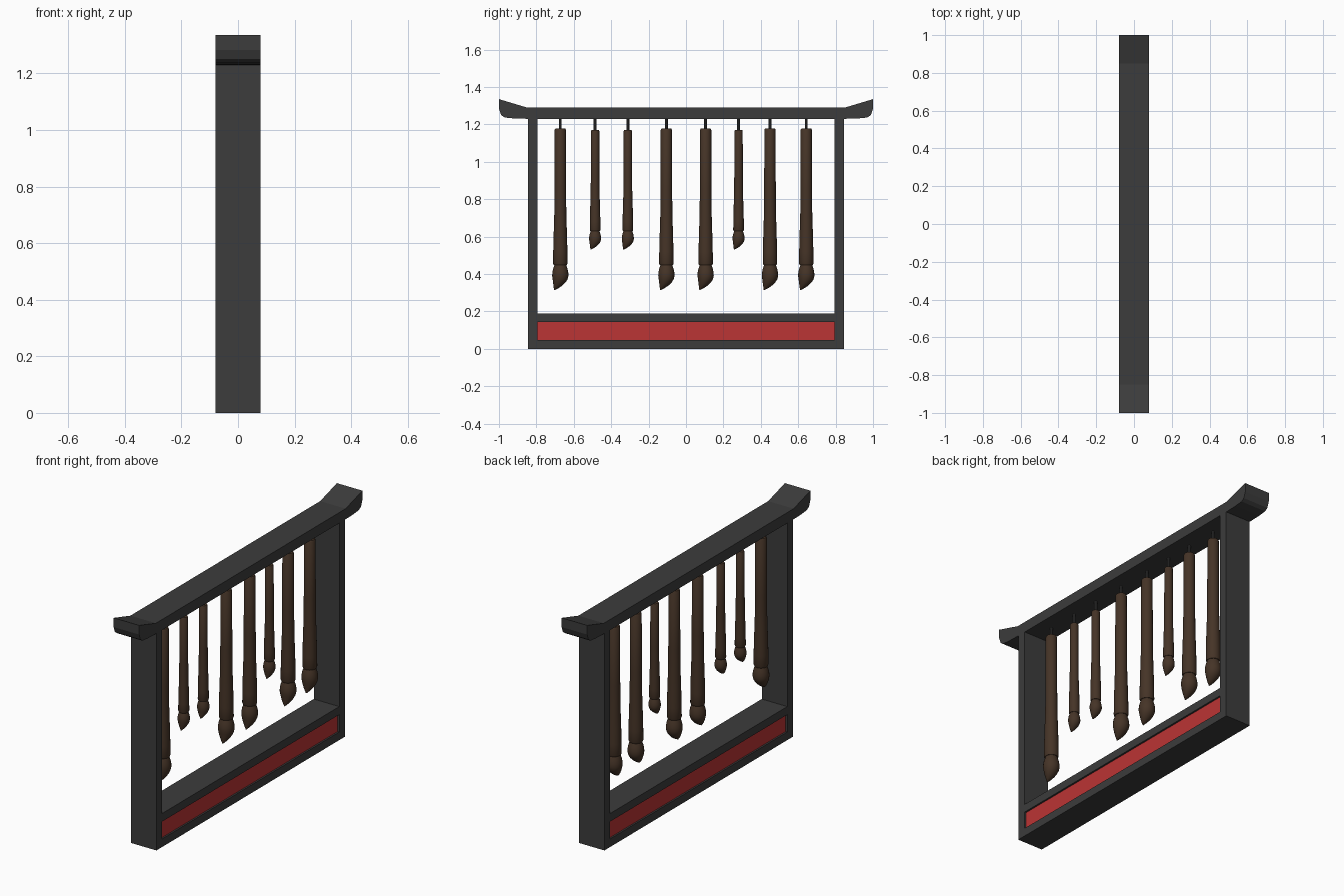
import bpy, bmesh, math

if "Cube" in bpy.data.objects:
    bpy.data.objects.remove(bpy.data.objects["Cube"])


def material(name, rgb):
    m = bpy.data.materials.new(name)
    m.diffuse_color = (*rgb, 1)
    m.use_nodes = True
    m.node_tree.nodes["Principled BSDF"].inputs["Base Color"].default_value = m.diffuse_color
    return m


DARK = material("dark_lacquer", (0.045, 0.045, 0.045))
RED = material("red_panel", (0.5, 0.035, 0.035))
WOOD = material("brown_wood", (0.06, 0.034, 0.02))


def finish(name, bm, mat, smooth=False):
    bmesh.ops.recalc_face_normals(bm, faces=bm.faces)
    me = bpy.data.meshes.new(name)
    bm.to_mesh(me)
    bm.free()
    me.materials.append(mat)
    ob = bpy.data.objects.new(name, me)
    bpy.context.collection.objects.link(ob)
    if smooth:
        bpy.ops.object.select_all(action='DESELECT')
        ob.select_set(True)
        bpy.context.view_layer.objects.active = ob
        bpy.ops.object.shade_smooth_by_angle(angle=math.radians(35))
    return ob


def extrude_x(name, profile, half, mat):
    """Extrude a (y, z) outline across the frame's depth."""
    bm = bmesh.new()
    f = bm.faces.new([bm.verts.new((-half, y, z)) for y, z in profile])
    ext = bmesh.ops.extrude_face_region(bm, geom=[f])
    verts = [g for g in ext["geom"] if isinstance(g, bmesh.types.BMVert)]
    bmesh.ops.translate(bm, verts=verts, vec=(2 * half, 0, 0))
    return finish(name, bm, mat)


def box(name, y0, y1, z0, z1, half, mat):
    return extrude_x(name, [(y0, z0), (y1, z0), (y1, z1), (y0, z1)], half, mat)


def lathe(name, rings, x, y, top, scale, mat, sides=20):
    """Stack circular rings (drop, radius, y offset), with closed ends."""
    bm = bmesh.new()
    loops = []
    for drop, r, off in rings:
        loops.append([bm.verts.new((x + scale * r * math.cos(a),
                                    y + scale * (off + r * math.sin(a)),
                                    top - scale * drop))
                      for a in (2 * math.pi * i / sides for i in range(sides))])
    for a, b in zip(loops, loops[1:]):
        for i in range(sides):
            j = (i + 1) % sides
            bm.faces.new((a[i], a[j], b[j], b[i]))
    bm.faces.new(loops[0])
    bm.faces.new(loops[-1])
    return finish(name, bm, mat, True)


# Frame: posts, rails and recessed panel
D = 0.08
box("left_post", -0.845, -0.793, 0, 1.232, D, DARK)
box("right_post", 0.793, 0.845, 0, 1.232, D, DARK)
box("bottom_rail", -0.793, 0.793, 0, 0.046, D, DARK)
box("middle_rail", -0.793, 0.793, 0.144, 0.19, D, DARK)
box("red_panel", -0.793, 0.793, 0.046, 0.144, 0.07, RED)

# Top beam with upswept ends
end = [(0.85, 1.23), (0.92, 1.232), (0.97, 1.237), (0.988, 1.25),
       (1.0, 1.283), (1.0, 1.335), (0.85, 1.29)]
extrude_x("top_beam", end + [(-y, z) for y, z in reversed(end)], D, DARK)

# Hanging brushes: loop cord, tapered handle, curved hair tip
HANDLE = [(0, 0.026, 0), (0.007, 0.030, 0), (0.33, 0.031, 0), (0.45, 0.032, 0),
          (0.58, 0.036, 0), (0.66, 0.038, 0), (0.722, 0.0385, 0), (0.73, 0.035, 0)]
HAIR = [(0.725, 0.030, 0), (0.737, 0.034, 0), (0.752, 0.039, 0), (0.77, 0.0425, 0),
        (0.788, 0.0435, 0), (0.806, 0.040, -0.001), (0.822, 0.034, -0.005),
        (0.838, 0.025, -0.012), (0.852, 0.014, -0.021), (0.863, 0.003, -0.031)]
BRUSHES = [(-0.672, 1), (-0.486, 0), (-0.311, 0), (-0.105, 1),
           (0.105, 1), (0.281, 0), (0.449, 1), (0.643, 1)]
for n, (y, large) in enumerate(BRUSHES, 1):
    s, top = (1, 1.178) if large else (0.74, 1.17)
    lathe(f"brush_handle_{n}", HANDLE, 0, y, top, s, WOOD)
    lathe(f"brush_hair_{n}", HAIR, 0, y, top, s, WOOD)
    lathe(f"brush_cord_{n}", [(-0.06, 0.008, 0), (0.005, 0.008, 0)],
          0, y, top, 1, DARK, 10)
